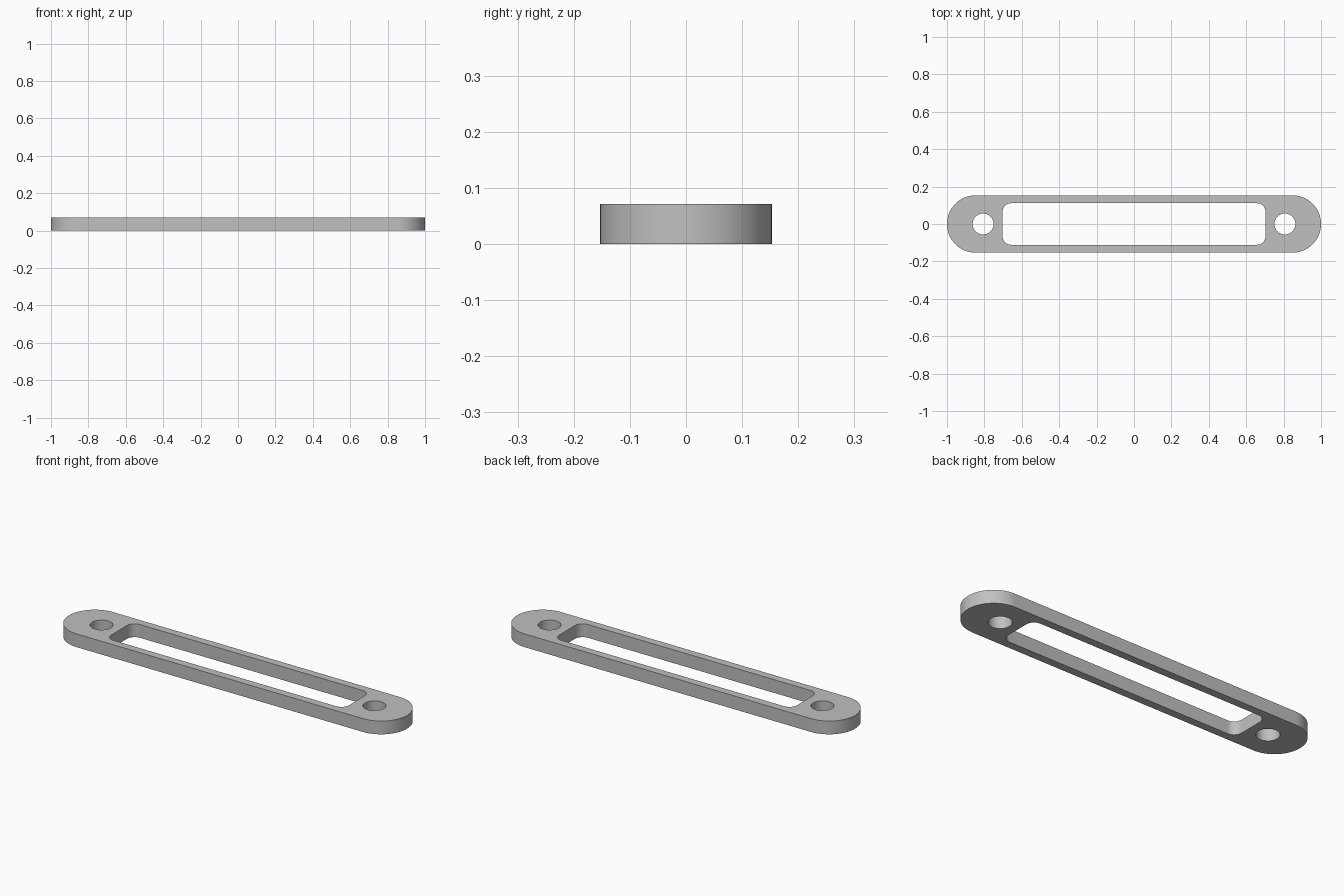
import bpy, bmesh
from math import cos, sin, pi

if "Cube" in bpy.data.objects:
    bpy.data.objects.remove(bpy.data.objects["Cube"])

THICKNESS = 0.071
HALF_WIDTH = 0.153
HOLE_X, HOLE_RADIUS = 0.807, 0.056


def rounded_rect(half_x, half_y, radius, steps):
    """Outline of a rectangle with round corners, counter-clockwise."""
    points = []
    for i, (sx, sy) in enumerate([(1, 1), (-1, 1), (-1, -1), (1, -1)]):
        for s in range(steps + 1):
            a = (i + s / steps) * pi / 2
            points.append((sx * (half_x - radius) + radius * cos(a),
                           sy * (half_y - radius) + radius * sin(a)))
    return points


def circle(x, radius, sides=48):
    return [(x + radius * cos(2 * pi * i / sides), radius * sin(2 * pi * i / sides))
            for i in range(sides)]


def plate(name, outlines, thickness, material):
    """Fill the first outline, leaving the others as holes, and thicken it."""
    bm = bmesh.new()
    for outline in outlines:
        verts = [bm.verts.new((x, y, 0)) for x, y in outline]
        for a, b in zip(verts, verts[1:] + verts[:1]):
            bm.edges.new((a, b))
    bmesh.ops.remove_doubles(bm, verts=bm.verts[:], dist=1e-5)
    bmesh.ops.triangle_fill(bm, edges=bm.edges[:], use_beauty=True, normal=(0, 0, 1))
    top = bmesh.ops.extrude_face_region(bm, geom=bm.faces[:], use_keep_orig=True)
    moved = [g for g in top["geom"] if isinstance(g, bmesh.types.BMVert)]
    bmesh.ops.translate(bm, verts=moved, vec=(0, 0, thickness))
    bmesh.ops.recalc_face_normals(bm, faces=bm.faces[:])
    mesh = bpy.data.meshes.new(name)
    bm.to_mesh(mesh)
    bm.free()
    mesh.materials.append(material)
    obj = bpy.data.objects.new(name, mesh)
    bpy.context.collection.objects.link(obj)
    return obj


# Single plain grey
grey = bpy.data.materials.new("light_grey")
grey.use_nodes = True
colour = (0.53, 0.53, 0.53, 1)
grey.diffuse_color = colour
grey.node_tree.nodes["Principled BSDF"].inputs["Base Color"].default_value = colour

# Slotted plate: round-ended body, long window, one screw hole at each end
body = rounded_rect(1.0, HALF_WIDTH, HALF_WIDTH, 24)
window = rounded_rect(0.703, 0.111, 0.045, 10)
holes = [circle(side * HOLE_X, HOLE_RADIUS) for side in (-1, 1)]
frame = plate("slotted_plate", [body, window] + holes, THICKNESS, grey)

bpy.ops.object.select_all(action='DESELECT')
frame.select_set(True)
bpy.context.view_layer.objects.active = frame
bpy.ops.object.shade_smooth_by_angle(angle=pi / 6)
